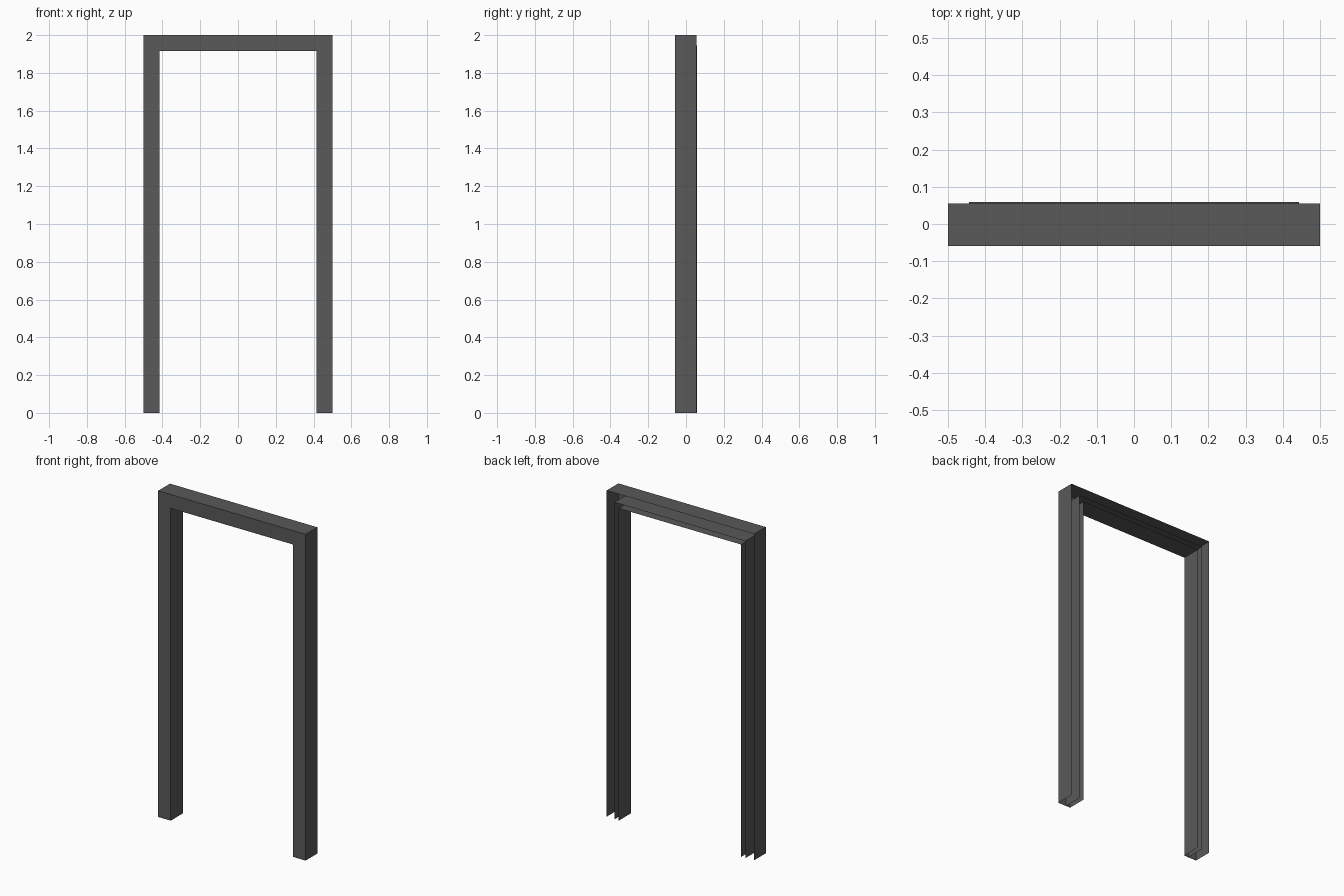
import bpy

if "Cube" in bpy.data.objects:
    bpy.data.objects.remove(bpy.data.objects["Cube"])

FRONT, BACK_OUT, BACK_IN = -0.059, 0.055, 0.059
OUT, MID, INN = 0.5, 0.444, 0.415      # half widths of the frame steps
RISE = 1.5                             # height of a step's corner = RISE + half width

grey = bpy.data.materials.new("dark_grey")
grey.diffuse_color = (0.1, 0.1, 0.1, 1)
grey.use_nodes = True
grey.node_tree.nodes["Principled BSDF"].inputs["Base Color"].default_value = grey.diffuse_color


def sheet(name, rows):
    """Open sheet-metal surface lofted between rows of points."""
    n = len(rows[0])
    verts = [p for r in rows for p in r]
    faces = [(i * n + j, i * n + j + 1, (i + 1) * n + j + 1, (i + 1) * n + j)
             for i in range(len(rows) - 1) for j in range(n - 1)]
    me = bpy.data.meshes.new(name)
    me.from_pydata(verts, [], faces)
    me.materials.append(grey)
    ob = bpy.data.objects.new(name, me)
    bpy.context.collection.objects.link(ob)
    return ob


# Outer posts: folded front and outer side, closed by a top plate, open at back and bottom
for side, s in (("left", -1), ("right", 1)):
    profile = [(s * MID, FRONT), (s * OUT, FRONT), (s * OUT, BACK_OUT)]
    sheet(side + "_post", [[(x, y, z) for x, y in profile] for z in (0, 2)])
    sheet(side + "_post_top", [[(s * x, y, 2) for x in (MID, OUT)]
                               for y in (FRONT, BACK_OUT)])

# Outer lintel: front strip and top plate between the posts
profile = [(FRONT, RISE + MID), (FRONT, 2), (BACK_OUT, 2)]
sheet("lintel", [[(x, y, z) for y, z in profile] for x in (-MID, MID)])

# Inner stop: U channel open at the back, mitred round both corners
profile = [(MID, BACK_IN), (MID, FRONT), (INN, FRONT), (INN, BACK_IN)]
sheet("inner_stop", [[(s * d, y, (RISE + d) * up) for d, y in profile]
                     for s, up in ((-1, 0), (-1, 1), (1, 1), (1, 0))])
